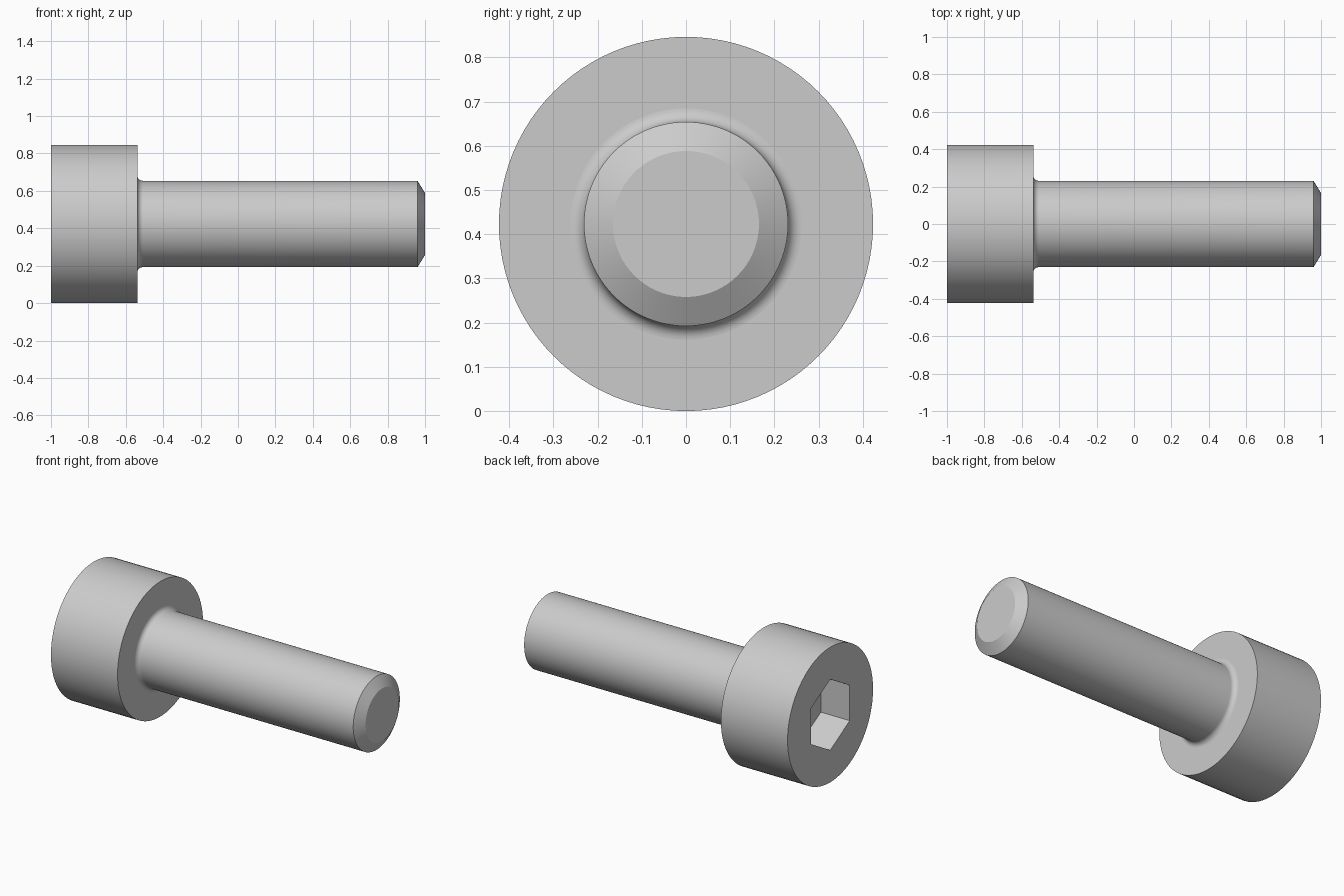
import bpy, bmesh
from math import sin, cos, pi, radians

if "Cube" in bpy.data.objects:
    bpy.data.objects.remove(bpy.data.objects["Cube"], do_unlink=True)

MM = 2 / 13                      # one millimetre of the screw
HEAD_R, SHANK_R = 2.75 * MM, 1.5 * MM
HEAD_END = -1 + 3 * MM           # underside of the head
FILLET = 0.2 * MM
SOCKET_R = 1.25 * MM / cos(pi / 6)
SOCKET_FLOOR = -1 + 1.3 * MM
SIDES = 96

steel = bpy.data.materials.new("light grey steel")
steel.use_nodes = True
grey = (0.6, 0.6, 0.6, 1)
steel.diffuse_color = grey
steel.node_tree.nodes["Principled BSDF"].inputs["Base Color"].default_value = grey


def ring(bm, x, r, n=SIDES):
    """Ring of vertices around the screw axis, first one at the top."""
    return [bm.verts.new((x, r * sin(2 * pi * i / n), HEAD_R + r * cos(2 * pi * i / n)))
            for i in range(n)]


def bridge(bm, a, b):
    n = len(a)
    for i in range(n):
        j = (i + 1) % n
        bm.faces.new((a[i], a[j], b[j], b[i]))


def loft(bm, profile):
    """Turn a list of (x, radius) points into a surface; return its rings."""
    rings = [ring(bm, x, r) for x, r in profile]
    for a, b in zip(rings, rings[1:]):
        bridge(bm, a, b)
    return rings


def finish(bm, name):
    bmesh.ops.recalc_face_normals(bm, faces=bm.faces[:])
    mesh = bpy.data.meshes.new(name)
    bm.to_mesh(mesh)
    bm.free()
    mesh.materials.append(steel)
    ob = bpy.data.objects.new(name, mesh)
    bpy.context.collection.objects.link(ob)
    bpy.ops.object.select_all(action="DESELECT")
    ob.select_set(True)
    bpy.context.view_layer.objects.active = ob
    bpy.ops.object.shade_smooth_by_angle(angle=radians(25))


# Head: cylinder with a hexagonal socket in its end
bm = bmesh.new()
rings = loft(bm, [(-1, HEAD_R), (HEAD_END, HEAD_R), (HEAD_END, SHANK_R + FILLET)])
hex_rim = ring(bm, -1, SOCKET_R, 6)
hex_floor = ring(bm, SOCKET_FLOOR, SOCKET_R, 6)
bridge(bm, hex_rim, hex_floor)
bm.faces.new(hex_floor)
edges = [bm.edges.get((loop[i - 1], loop[i]))
         for loop in (rings[0], hex_rim) for i in range(len(loop))]
bmesh.ops.triangle_fill(bm, edges=edges, use_beauty=True, normal=(-1, 0, 0))
finish(bm, "head")

# Shank: fillet under the head, plain rod, chamfered tip
bm = bmesh.new()
STEPS = 8
profile = [(HEAD_END + FILLET * (1 - cos(a)), SHANK_R + FILLET * (1 - sin(a)))
           for a in (pi / 2 * i / STEPS for i in range(STEPS + 1))]
profile += [(0.96, SHANK_R), (1, 0.165)]
rings = loft(bm, profile)
bm.faces.new(rings[-1])
finish(bm, "shank")
